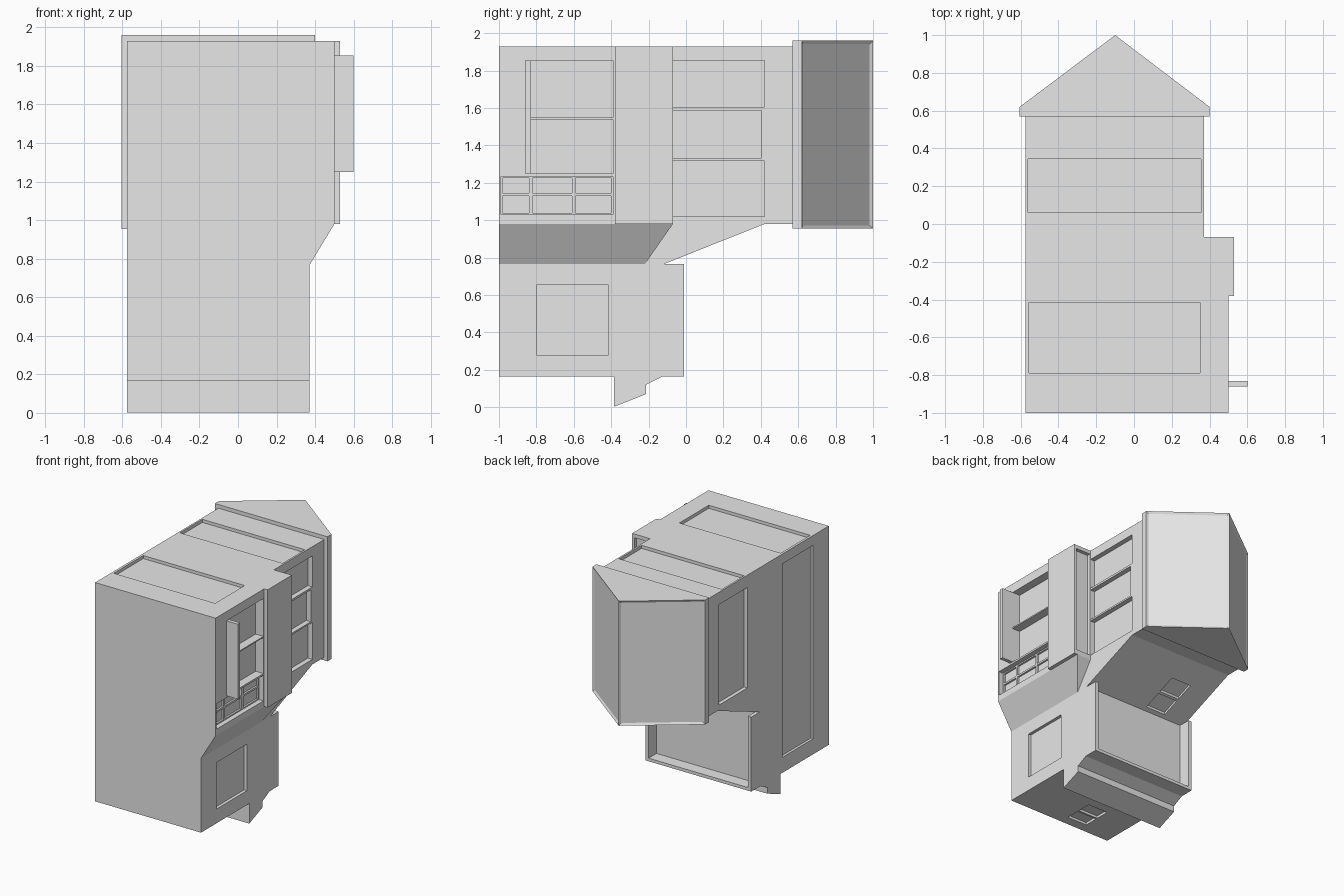
import bpy, bmesh
from mathutils import Vector

cube = bpy.data.objects.get("Cube")
if cube:
    bpy.data.objects.remove(cube, do_unlink=True)

grey = bpy.data.materials.new("plain_grey")
grey.use_nodes = True
grey.diffuse_color = (0.8, 0.8, 0.8, 1)
grey.node_tree.nodes["Principled BSDF"].inputs["Base Color"].default_value = (0.8, 0.8, 0.8, 1)


def prism(name, axis, pts, a, b):
    """Extrude a 2D profile along an axis, from a to b."""
    def place(p, t):
        return {"x": (t, p[0], p[1]), "y": (p[0], t, p[1]), "z": (p[0], p[1], t)}[axis]
    bm = bmesh.new()
    ends = [[bm.verts.new(place(p, t)) for p in pts] for t in (a, b)]
    bm.faces.new(ends[0])
    bm.faces.new(ends[1][::-1])
    n = len(pts)
    for i in range(n):
        j = (i + 1) % n
        bm.faces.new((ends[0][i], ends[0][j], ends[1][j], ends[1][i]))
    bmesh.ops.recalc_face_normals(bm, faces=bm.faces[:])
    mesh = bpy.data.meshes.new(name)
    bm.to_mesh(mesh)
    bm.free()
    mesh.materials.append(grey)
    obj = bpy.data.objects.new(name, mesh)
    bpy.context.collection.objects.link(obj)
    return obj


def box(name, x0, x1, y0, y1, z0, z1):
    return prism(name, "z", [(x0, y0), (x1, y0), (x1, y1), (x0, y1)], z0, z1)


def cut(obj, cutters):
    """Carve each cutter out of the object, then drop the cutter."""
    for c in cutters:
        c.hide_render = True
        mod = obj.modifiers.new("recess", "BOOLEAN")
        mod.operation = "DIFFERENCE"
        mod.solver = "EXACT"
        mod.object = c
        bpy.context.view_layer.update()
        deps = bpy.context.evaluated_depsgraph_get()
        mesh = bpy.data.meshes.new_from_object(obj.evaluated_get(deps))
        obj.modifiers.clear()
        obj.data = mesh
        bpy.data.objects.remove(c, do_unlink=True)


LEFT, RIGHT = -0.575, 0.37

# Main body with the sloping overhang at the back
body = prism("main_body", "x", [
    (-1, 0.165), (-0.01, 0.165), (-0.01, 0.765), (-0.12, 0.765),
    (0.42, 0.98), (0.57, 0.98), (0.57, 1.93), (-1, 1.93)], LEFT, RIGHT)

recesses = [
    # roof panels
    box("cutter", -0.56, 0.355, 0.06, 0.345, 1.905, 2.1),
    box("cutter", -0.555, 0.35, -0.79, -0.415, 1.905, 2.1),
    # lower side window
    box("cutter", RIGHT - 0.025, 0.6, -0.8, -0.415, 0.28, 0.655),
    # plain side panels
    box("cutter", -0.8, LEFT + 0.02, -0.8, -0.41, 0.29, 1.85),
    box("cutter", -0.8, LEFT + 0.03, 0.04, 0.4, 1.02, 1.83),
    # open recess in the lower back
    box("cutter", LEFT + 0.03, RIGHT - 0.03, -0.11, 0.1, 0.19, 0.768),
]
# three stacked rear side windows
for z0, z1, y1 in ((1.02, 1.318, 0.42), (1.332, 1.588, 0.4), (1.605, 1.855, 0.42)):
    recesses.append(box("cutter", RIGHT - 0.04, 0.6, -0.07, y1, z0, z1))
# small panes under the base
for y0 in (-0.92, -0.79):
    recesses.append(box("cutter", -0.3, -0.12, y0, y0 + 0.115, 0, 0.185))
# small panes on the sloping underside
for y0, y1 in ((-0.08, 0.06), (0.08, 0.22)):
    def slope(y, d):
        return (y, 0.765 + 0.398 * (y + 0.12) + d)
    recesses.append(prism("cutter", "x", [
        slope(y0, -0.02), slope(y1, -0.02), slope(y1, 0.02), slope(y0, 0.02)], -0.37, -0.19))
cut(body, recesses)

# Side bay with two windows over a row of small panes
bay = box("side_bay", RIGHT, 0.5, -1, -0.38, 0.98, 1.93)
bay_cuts = [box("cutter", 0.43, 0.7, -0.83, -0.39, z0, z1)
            for z0, z1 in ((1.25, 1.54), (1.55, 1.855))]
bay_cuts.append(box("cutter", 0.46, 0.7, -0.99, -0.39, 1.03, 1.235))
for y0, y1 in ((-0.98, -0.84), (-0.82, -0.61), (-0.59, -0.4)):
    for z0, z1 in ((1.04, 1.13), (1.145, 1.225)):
        bay_cuts.append(box("cutter", 0.445, 0.7, y0, y1, z0, z1))
cut(bay, bay_cuts)

# Sloping skirt under the bay, its back end cut at an angle
skirt = prism("bay_skirt", "y", [(RIGHT, 0.765), (0.5, 0.98), (RIGHT, 0.98)], -1, -0.07)
for v in skirt.data.vertices:
    if v.co.z < 0.8 and v.co.y > -0.1:
        v.co.y = -0.22

# Column between the bay and the rear windows
column = box("side_column", RIGHT, 0.53, -0.38, -0.07, 0.98, 1.93)
cut(column, [box("cutter", RIGHT + 0.005, 0.51, -0.1, 0.1, 1.02, 1.9)])

# Upright fin beside the bay windows
box("side_fin", 0.44, 0.6, -0.86, -0.83, 1.25, 1.855)

# Stepped foot below the base
prism("stepped_foot", "x", [
    (-0.385, 0.165), (-0.385, 0.003), (-0.215, 0.07), (-0.215, 0.12), (-0.125, 0.165)],
    LEFT, RIGHT)

# Wedge-shaped back hood with lightly sunken faces
hood = prism("back_hood", "z", [
    (-0.605, 0.57), (0.4, 0.57), (0.4, 0.62), (-0.1, 1.0), (-0.605, 0.62)], 0.955, 1.96)
bm = bmesh.new()
bm.from_mesh(hood.data)
back = Vector((0, 1, 0))
faces = [f for f in bm.faces if 0.5 < f.normal.dot(back) < 0.95]
bmesh.ops.inset_individual(bm, faces=faces, thickness=0.025, depth=-0.01)
bm.to_mesh(hood.data)
bm.free()
